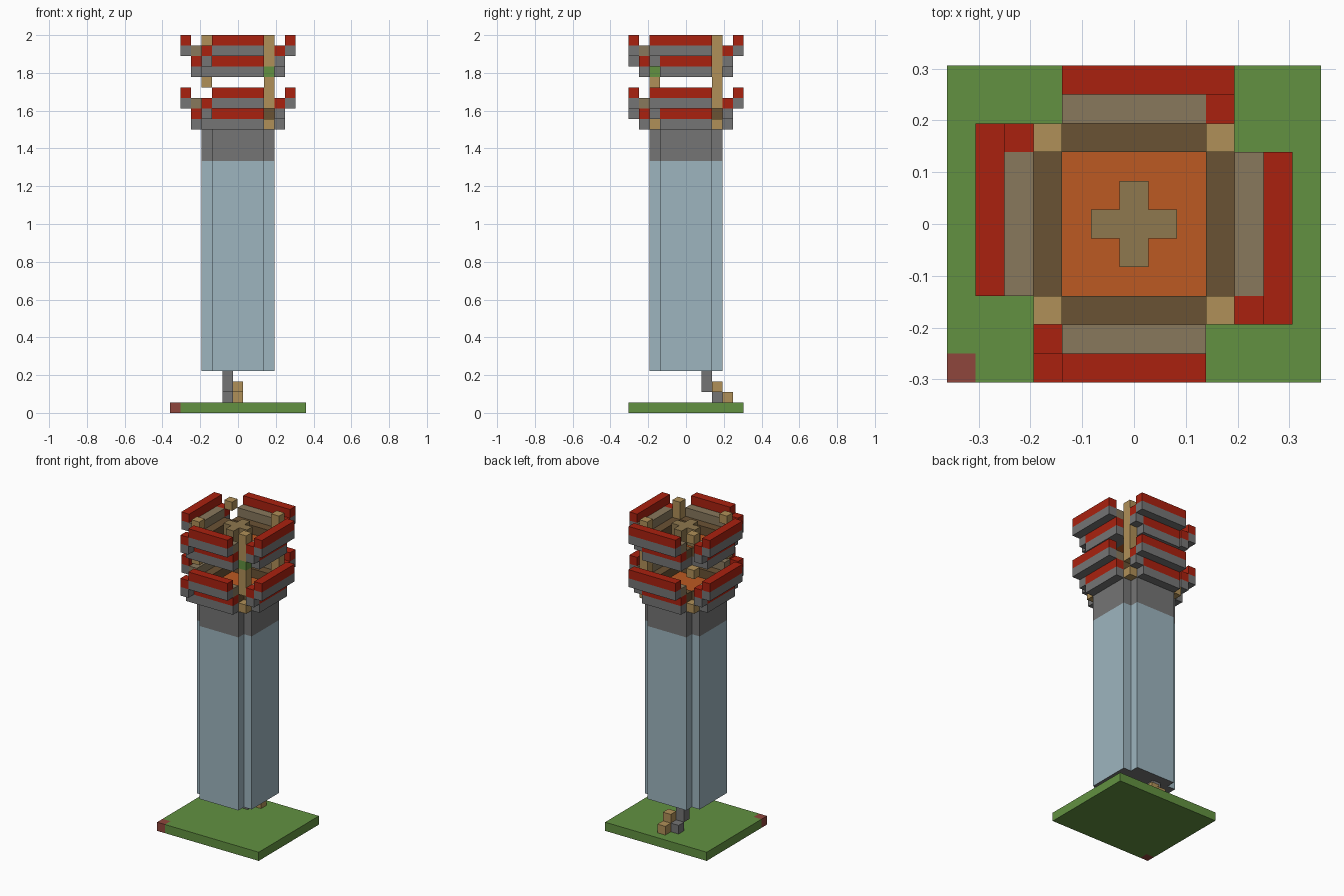
import bpy

if "Cube" in bpy.data.objects:
    bpy.data.objects.remove(bpy.data.objects["Cube"])

U = 1 / 18  # size of one block


def linear(c):
    c /= 255
    return c / 12.92 if c <= 0.04045 else ((c + 0.055) / 1.055) ** 2.4


def material(name, code):
    m = bpy.data.materials.new(name)
    rgba = [linear(v) for v in bytes.fromhex(code)] + [1]
    m.use_nodes = True
    m.diffuse_color = rgba
    m.node_tree.nodes["Principled BSDF"].inputs["Base Color"].default_value = rgba
    return m


RED = material("red", "AA210F")
GREY = material("grey", "757575")
TAN = material("tan", "B09058")
GREEN = material("green", "629141")
BLUE = material("pale blue", "9DB5BF")
ORANGE = material("orange", "BC5A22")
DARK = material("dark brown", "6A5234")
TAUPE = material("taupe", "88785C")
BROWN = material("brown", "8F784E")
MAROON = material("maroon", "8F463C")


def prism(name, outline, z0, z1, mat):
    """Upright prism over an outline measured in blocks."""
    n = len(outline)
    verts = [(x * U, y * U, z * U) for z in (z0, z1) for x, y in outline]
    faces = [tuple(reversed(range(n))), tuple(range(n, 2 * n))]
    faces += [(i, (i + 1) % n, (i + 1) % n + n, i + n) for i in range(n)]
    mesh = bpy.data.meshes.new(name)
    mesh.from_pydata(verts, [], faces)
    mesh.materials.append(mat)
    ob = bpy.data.objects.new(name, mesh)
    bpy.context.collection.objects.link(ob)
    return ob


def box(name, xs, ys, z0, z1, mat, turn=0):
    """Box over whole block cells, turned in quarter steps about the centre."""
    x0, x1, y0, y1 = xs[0] - .5, xs[1] + .5, ys[0] - .5, ys[1] + .5
    pts = [(x0, y0), (x1, y0), (x1, y1), (x0, y1)]
    for _ in range(turn):
        pts = [(-y, x) for x, y in pts]
    return prism(name, pts, z0, z1, mat)


def cross(a, b):
    """Outline of a plus shape with arm length a and arm half width b."""
    pts, out = [(a, -b), (a, b), (b, b)], []
    for _ in range(4):
        out += pts
        pts = [(-y, x) for x, y in pts]
    return out


# Ground slab with one marked corner
box("ground_slab", (-5, 6), (-5, 5), 0, 1, GREEN)
box("ground_edge", (-6, -6), (-4, 5), 0, 1, GREEN)
box("ground_corner_marker", (-6, -6), (-5, -5), 0, 1, MAROON)

# Entry steps
box("lower_step", (0, 0), (4, 4), 1, 2, TAN)
box("upper_step", (0, 0), (3, 3), 2, 3, TAN)
box("step_support", (-1, -1), (3, 3), 1, 2, GREY)
box("entry_post", (-1, -1), (2, 2), 2, 4, GREY)

# Tower shaft with notched corners and a grey underside
shaft = prism("tower_shaft", cross(3.5, 2.5), 4, 24, BLUE)
shaft.data.materials.append(GREY)
for face in shaft.data.polygons:
    if face.normal.z < -.5:
        face.material_index = 1
prism("tower_collar", cross(3.5, 2.5), 24, 27, GREY)

# Two identical stepped decks
for deck, z in (("lower", 27), ("upper", 32)):
    box(deck + "_floor", (-2, 2), (-2, 2), z, z + 1, ORANGE)
    for t in range(4):
        side = f"{deck}_{('left', 'back', 'right', 'front')[t]}"
        span = (-2, 2)
        box(side + "_deck_beam", (3, 4), span, z, z + 1, GREY, t)
        box(side + "_inner_tread", (3, 3), span, z + 1, z + 2, DARK, t)
        box(side + "_red_band", (4, 4), span, z + 1, z + 2, RED, t)
        box(side + "_walkway", (4, 4), span, z + 2, z + 3, TAUPE, t)
        box(side + "_parapet_base", (5, 5), span, z + 2, z + 3, GREY, t)
        box(side + "_parapet_cap", (5, 5), span, z + 3, z + 4, RED, t)
        # Corner returns, one block lower on the front
        drop = 1 if t == 3 else 0
        for x, base in ((4, z + 1 - drop), (5, z + 2 - drop)):
            box(side + "_return_base", (x, x), (-3, -3), base, base + 1, GREY, t)
            box(side + "_return_cap", (x, x), (-3, -3), base + 1, base + 2, RED, t)

# Centre stand on the upper floor
prism("centre_stand", cross(1.5, .5), 33, 35, BROWN)

# Corner blocks, spaced up the tower
for x in (-3, 3):
    for y in (-3, 3):
        for z in (27, 31, 35):
            box("corner_block", (x, x), (y, y), z, z + 1, TAN)

# Extra blocks that join two of the corners into posts
box("corner_post_lower", (3, 3), (-3, -3), 29, 31, TAN)
box("corner_post_upper", (3, 3), (-3, -3), 33, 35, TAN)
box("corner_post_green", (3, 3), (-3, -3), 32, 33, GREEN)
box("back_post_lower", (3, 3), (3, 3), 29, 31, TAN)
box("back_post_upper", (3, 3), (3, 3), 32, 35, TAN)
